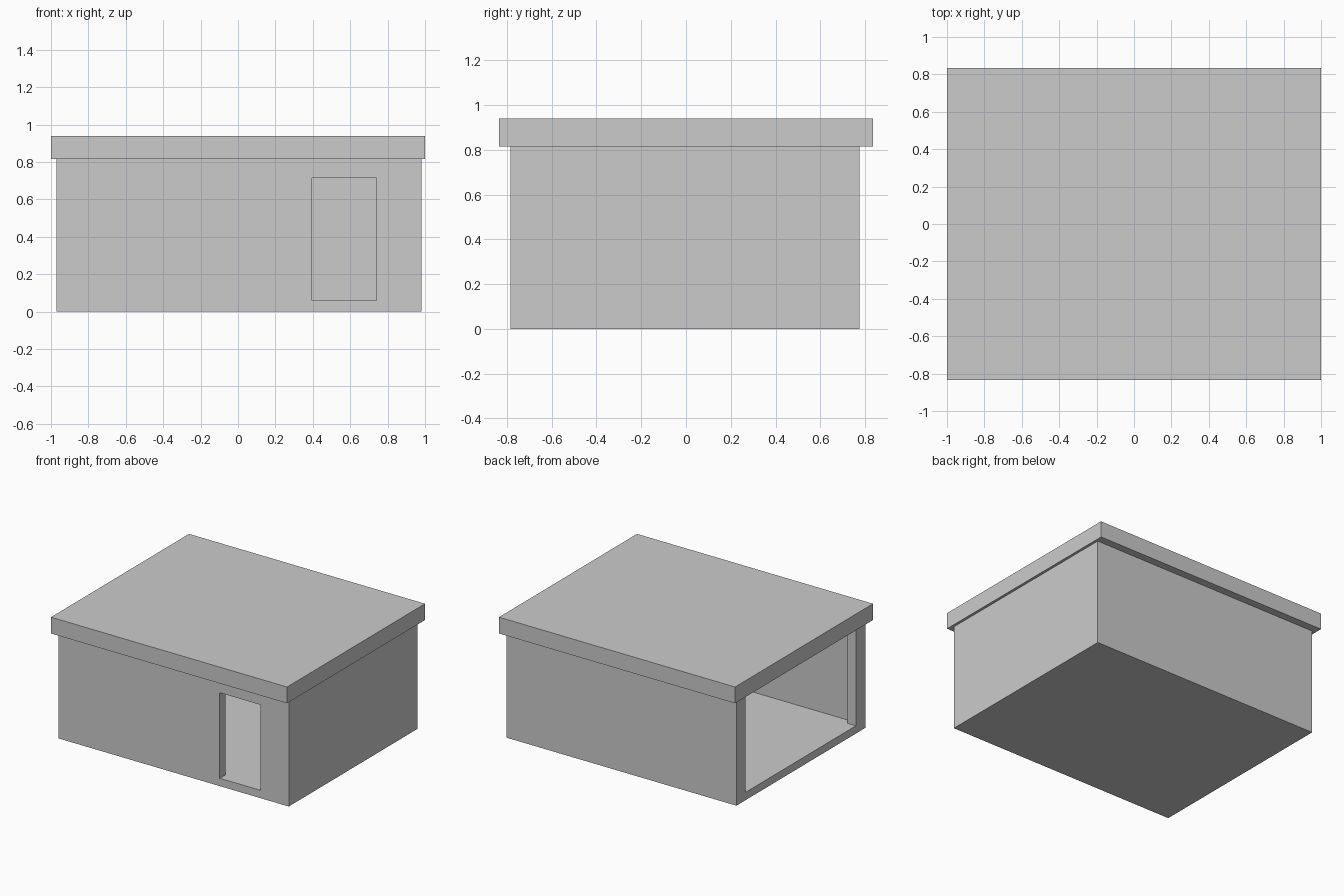
import bpy
import bmesh
from mathutils import Vector

if "Cube" in bpy.data.objects:
    bpy.data.objects.remove(bpy.data.objects["Cube"])


def box(name, lo, hi):
    """Axis-aligned box between two corners."""
    lo, hi = Vector(lo), Vector(hi)
    bm = bmesh.new()
    bmesh.ops.create_cube(bm, size=1)
    for v in bm.verts:
        v.co = (lo + hi) / 2 + Vector(c * s for c, s in zip(v.co, hi - lo))
    mesh = bpy.data.meshes.new(name)
    bm.to_mesh(mesh)
    bm.free()
    obj = bpy.data.objects.new(name, mesh)
    bpy.context.collection.objects.link(obj)
    return obj


def cut(target, cutter):
    """Subtract a hidden cutter from the target."""
    mod = target.modifiers.new(cutter.name, 'BOOLEAN')
    mod.operation = 'DIFFERENCE'
    mod.solver = 'EXACT'
    mod.object = cutter
    cutter.hide_render = True
    cutter.hide_set(True)


X0, X1 = -0.97, 0.98      # outer wall extents
Y0, Y1 = -0.785, 0.775
WALL, FLOOR, TOP = 0.07, 0.06, 0.815

# Walls and floor slab
body = box("garage_walls", (X0, Y0, 0), (X1, Y1, TOP))

# Hollow interior, open up to the roof slab
cut(body, box("interior_cutter", (X0 + WALL, Y0 + WALL, FLOOR),
              (X1 - WALL, Y1 - WALL, TOP + 0.1)))
# Wide vehicle opening in the left wall
cut(body, box("vehicle_opening_cutter", (X0 - 0.1, -0.67, FLOOR),
              (X0 + 0.15, 0.665, TOP + 0.1)))
# Side door in the front wall
cut(body, box("door_cutter", (0.395, Y0 - 0.1, FLOOR),
              (0.74, Y0 + 0.15, 0.715)))

# Flat overhanging roof slab
box("roof_slab", (-1, -0.835, TOP), (1, 0.835, 0.94))
